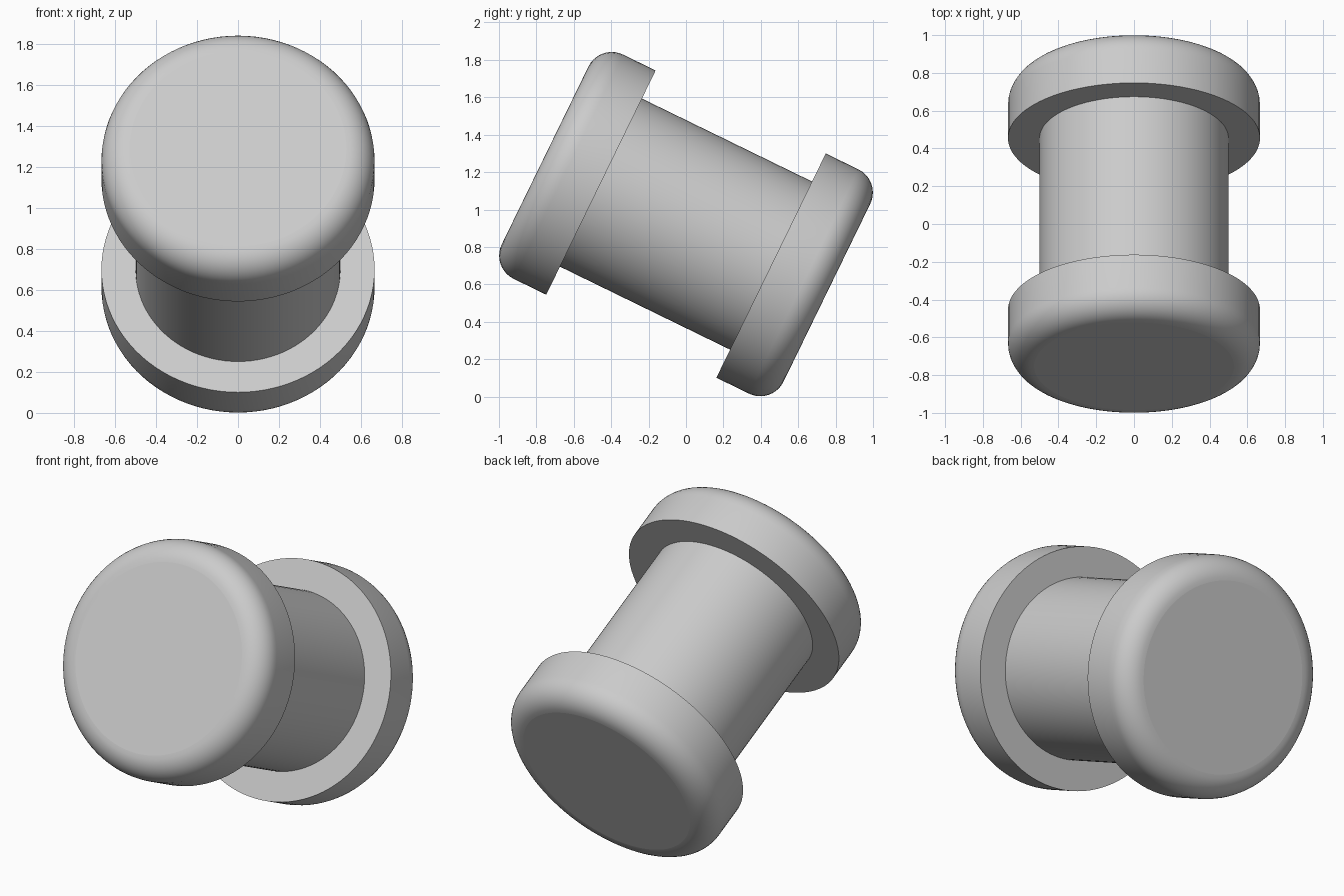
import bpy, bmesh, math
from mathutils import Matrix

if "Cube" in bpy.data.objects:
    bpy.data.objects.remove(bpy.data.objects["Cube"], do_unlink=True)

SIDES = 96
SHAFT_R, CAP_R = 0.5, 0.667
INNER, OUTER, FILLET = 0.506, 0.838, 0.138   # cap limits along the axis

grey = bpy.data.materials.new("light grey")
grey.use_nodes = True
colour = (0.6, 0.6, 0.6, 1)
grey.diffuse_color = colour
grey.node_tree.nodes["Principled BSDF"].inputs["Base Color"].default_value = colour

# Tilted axis: the front end is raised
tilt = Matrix.Translation((0, 0, 0.922)) @ Matrix.Rotation(math.radians(64), 4, 'X')


def turned_part(name, radius, low, high, fillet=0, flip=False):
    """Cylinder along the tilted axis, with an optional rounded outer rim."""
    bm = bmesh.new()
    bmesh.ops.create_cone(bm, cap_ends=True, segments=SIDES, radius1=radius,
                          radius2=radius, depth=high - low,
                          matrix=Matrix.Translation((0, 0, (low + high) / 2)))
    if fillet:
        rim = [e for e in bm.edges if all(v.co.z > high - 1e-4 for v in e.verts)]
        bmesh.ops.bevel(bm, geom=rim, offset=fillet, segments=10,
                        profile=0.5, affect='EDGES')
    turn = Matrix.Rotation(math.pi if flip else 0, 4, 'X')
    bmesh.ops.transform(bm, matrix=tilt @ turn, verts=bm.verts)
    mesh = bpy.data.meshes.new(name)
    bm.to_mesh(mesh)
    bm.free()
    mesh.materials.append(grey)
    obj = bpy.data.objects.new(name, mesh)
    bpy.context.collection.objects.link(obj)
    bpy.ops.object.select_all(action='DESELECT')
    obj.select_set(True)
    bpy.context.view_layer.objects.active = obj
    bpy.ops.object.shade_smooth_by_angle(angle=math.radians(30))
    # Keep the round end faces flat
    for face in mesh.polygons:
        if len(face.vertices) > 4:
            face.use_smooth = False
    return obj


turned_part("shaft", SHAFT_R, -INNER, INNER)
turned_part("front_cap", CAP_R, INNER, OUTER, FILLET)
turned_part("back_cap", CAP_R, INNER, OUTER, FILLET, flip=True)
